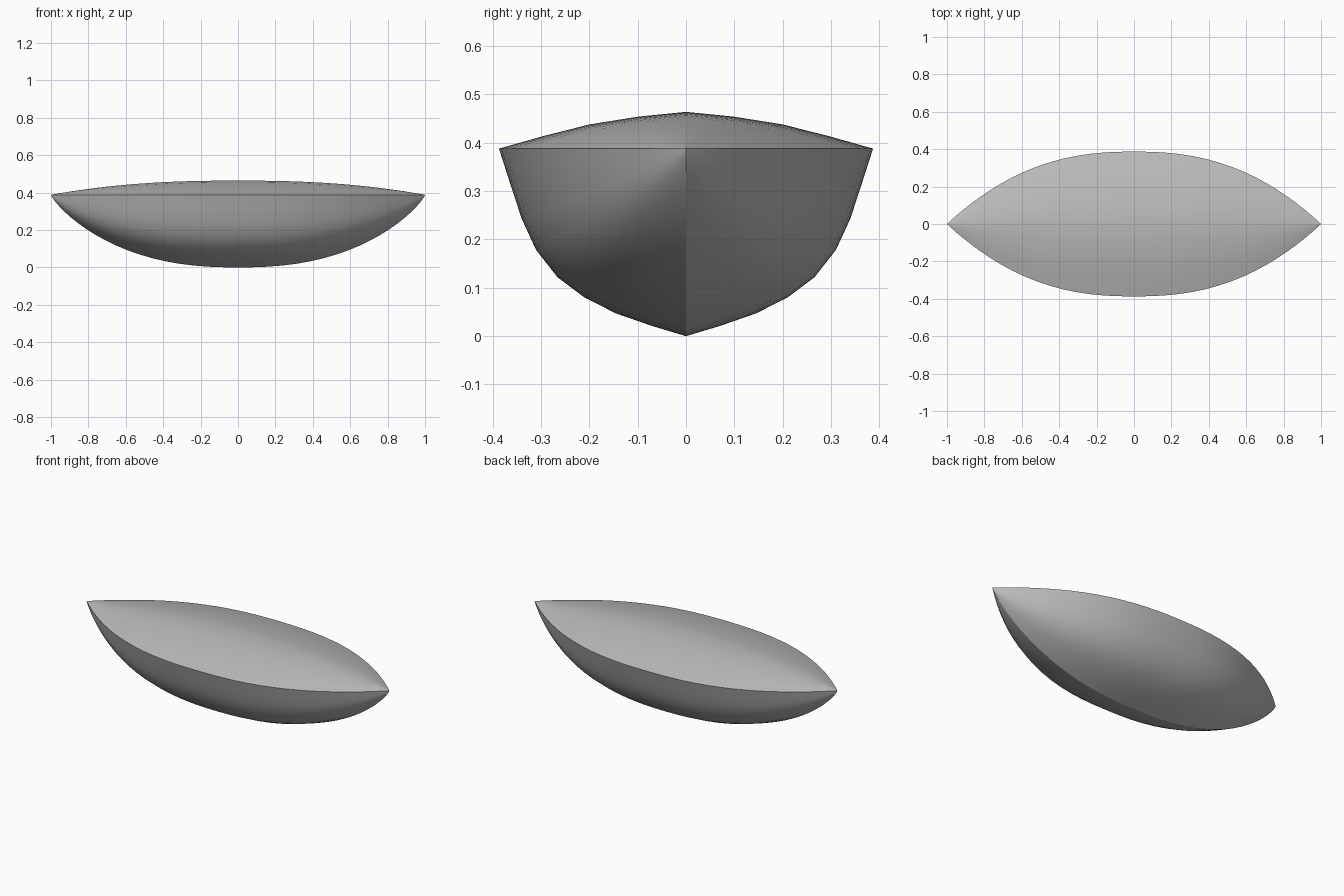
import bpy, bmesh, math

cube = bpy.data.objects.get("Cube")
if cube:
    bpy.data.objects.remove(cube, do_unlink=True)

SHEER = 0.388      # height of the edge between hull and deck
STATIONS = 40

# Half section amidships: (half width, height relative to the sheer)
DECK = [(0, 0.076), (0.1, 0.066), (0.2, 0.05), (0.295, 0.026), (0.387, 0)]
HULL = [(0.387, 0), (0.363, -0.075), (0.34, -0.145), (0.31, -0.21),
        (0.266, -0.266), (0.21, -0.308), (0.145, -0.341), (0.07, -0.367), (0, -0.388)]

grey = bpy.data.materials.new("plain grey")
grey.use_nodes = True
colour = (0.5, 0.5, 0.5, 1)
grey.diffuse_color = colour
grey.node_tree.nodes["Principled BSDF"].inputs["Base Color"].default_value = colour


def loft(name, half, power):
    """Sweep a mirrored half section from tip to tip, tapering to points."""
    section = half + [(-y, z) for y, z in reversed(half)]
    bm = bmesh.new()
    rows = []
    for i in range(STATIONS + 1):
        x = -math.cos(math.pi * i / STATIONS)
        taper = max(0, 1 - abs(x) ** 2.4)
        rows.append([bm.verts.new((x, y * taper, SHEER + z * taper ** power))
                     for y, z in section])
    for a, b in zip(rows, rows[1:]):
        for j in range(len(section) - 1):
            bm.faces.new((a[j], a[j + 1], b[j + 1], b[j]))
    bmesh.ops.remove_doubles(bm, verts=bm.verts, dist=0.0005)
    return bm, name


def finish(bm, name, upward):
    bm.normal_update()
    # Turn the shell so its faces point outwards
    if (sum(f.normal.z * f.calc_area() for f in bm.faces) > 0) != upward:
        bmesh.ops.reverse_faces(bm, faces=bm.faces)
    mesh = bpy.data.meshes.new(name)
    bm.to_mesh(mesh)
    bm.free()
    mesh.materials.append(grey)
    obj = bpy.data.objects.new(name, mesh)
    bpy.context.collection.objects.link(obj)
    bpy.ops.object.select_all(action="DESELECT")
    obj.select_set(True)
    bpy.context.view_layer.objects.active = obj
    bpy.ops.object.shade_smooth_by_angle(angle=math.radians(30))


# Cambered deck, its half section ordered from the edge to the ridge
deck_half = DECK[::-1][:-1] + [DECK[0]]
finish(*loft("deck", deck_half, 1.0), True)

# Rounded hull with a sharp keel
finish(*loft("hull", HULL, 0.81), False)
